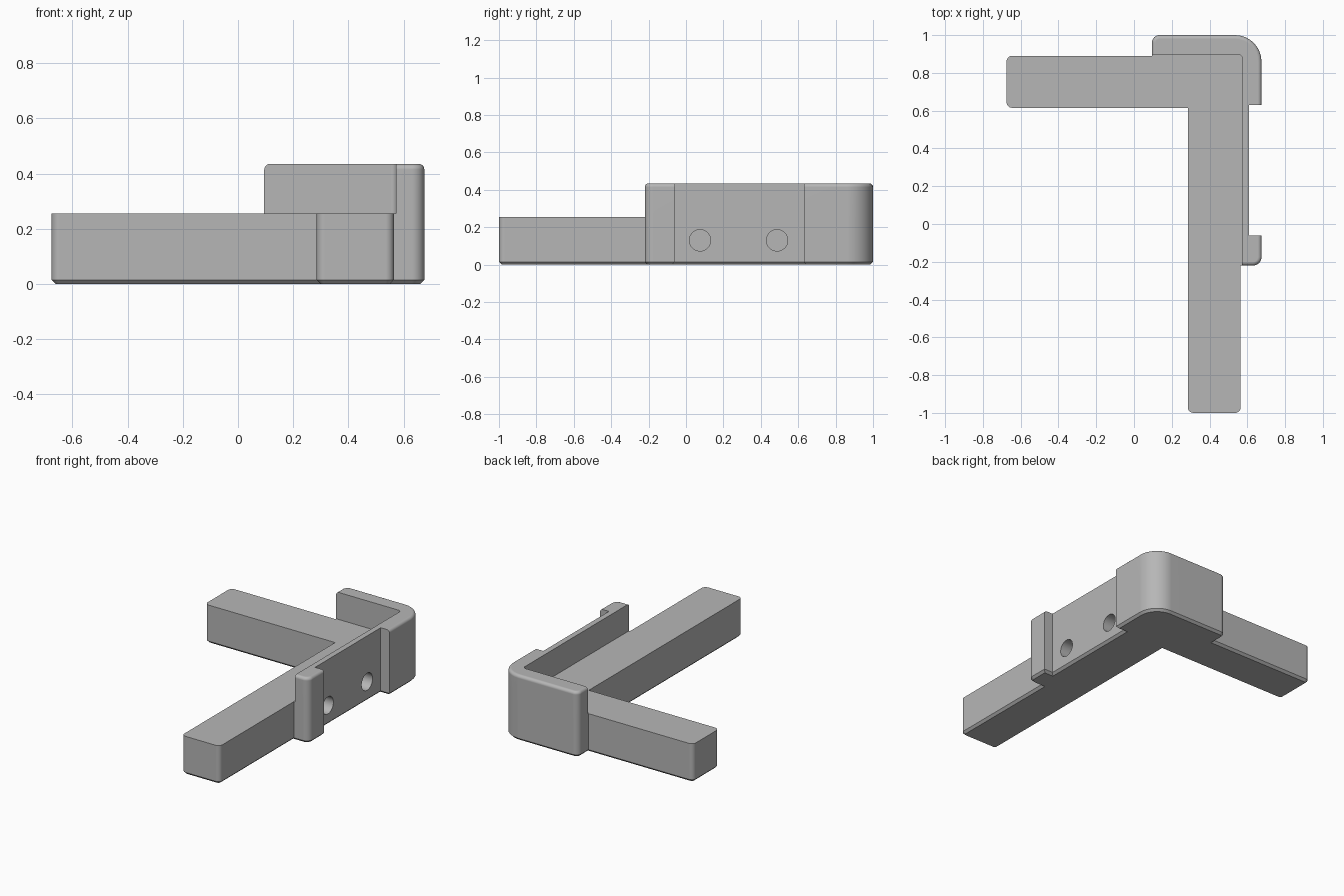
import bpy
import bmesh
import math
from mathutils import Vector, Matrix

cube = bpy.data.objects.get("Cube")
if cube:
    bpy.data.objects.remove(cube, do_unlink=True)

BASE_TOP, WALL_TOP = 0.255, 0.435

grey = bpy.data.materials.new("plain grey")
grey.use_nodes = True
colour = (0.47, 0.47, 0.47, 1)
grey.diffuse_color = colour
grey.node_tree.nodes["Principled BSDF"].inputs["Base Color"].default_value = colour


def rounded(outline, steps=8):
    """Turn (x, y, radius) right-angled corners into a list of points."""
    points = []
    for i, (x, y, r) in enumerate(outline):
        corner = Vector((x, y))
        if r == 0:
            points.append(corner)
            continue
        back = (Vector(outline[i - 1][:2]) - corner).normalized() * r
        ahead = (Vector(outline[(i + 1) % len(outline)][:2]) - corner).normalized() * r
        for s in range(steps + 1):
            a = s / steps * math.pi / 2
            points.append(corner + back * (1 - math.sin(a)) + ahead * (1 - math.cos(a)))
    return points


def prism(name, outline, z0, z1, bevel_z, is_bevelled, size, segments):
    """Extrude an outline and bevel the chosen edges at one height."""
    bm = bmesh.new()
    face = bm.faces.new([bm.verts.new((p.x, p.y, z0)) for p in rounded(outline)])
    top = bmesh.ops.extrude_face_region(bm, geom=[face])["geom"]
    bmesh.ops.translate(bm, vec=(0, 0, z1 - z0),
                        verts=[v for v in top if isinstance(v, bmesh.types.BMVert)])
    bmesh.ops.recalc_face_normals(bm, faces=bm.faces)
    edges = [e for e in bm.edges
             if all(abs(v.co.z - bevel_z) < 1e-5 for v in e.verts)
             and is_bevelled((e.verts[0].co + e.verts[1].co) / 2)]
    bmesh.ops.bevel(bm, geom=edges, offset=size, offset_type='OFFSET',
                    segments=segments, profile=0.5, affect='EDGES')
    return add_object(name, bm)


def add_object(name, bm):
    mesh = bpy.data.meshes.new(name)
    bm.to_mesh(mesh)
    bm.free()
    mesh.materials.append(grey)
    obj = bpy.data.objects.new(name, mesh)
    bpy.context.collection.objects.link(obj)
    return obj


def combine(target, other, operation):
    mod = target.modifiers.new(operation, 'BOOLEAN')
    mod.operation, mod.solver, mod.object = operation, 'EXACT', other
    bpy.context.view_layer.objects.active = target
    bpy.ops.object.modifier_apply(modifier=mod.name)
    bpy.data.objects.remove(other, do_unlink=True)


# Outer side of the corner wall, with a recess between the two pads
outer_side = [
    (0.675, -0.22, 0.045), (0.675, -0.06, 0), (0.61, -0.06, 0), (0.61, 0.63, 0),
    (0.675, 0.63, 0), (0.675, 1, 0.14), (0.095, 1, 0.04)]

# Two arms with the foot of the wall, chamfered all round underneath
base_outline = [
    (-0.675, 0.615, 0.03), (0.285, 0.615, 0), (0.285, -1, 0.03), (0.565, -1, 0.03),
    (0.565, -0.22, 0)] + outer_side + [(0.095, 0.89, 0), (-0.675, 0.89, 0.03)]
bracket = prism("corner_bracket", base_outline, 0, BASE_TOP, 0,
                lambda p: True, 0.015, 1)

# Raised wall, rounded along its outer top edges and its ends
wall_outline = [(0.573, -0.22, 0)] + outer_side + [(0.095, 0.897, 0), (0.573, 0.897, 0.02)]
wall = prism("raised_wall", wall_outline, 0.15, WALL_TOP, WALL_TOP,
             lambda p: p.x > 0.66 or p.y > 0.91 or p.x < 0.1 or p.y < -0.2, 0.02, 5)
combine(bracket, wall, 'UNION')

# Two blind holes in the recess
for y in (0.075, 0.487):
    bm = bmesh.new()
    bmesh.ops.create_cone(bm, cap_ends=True, segments=40, radius1=0.057, radius2=0.057,
                          depth=0.3, matrix=Matrix.Translation((0.62, y, 0.13))
                          @ Matrix.Rotation(math.pi / 2, 4, 'Y'))
    drill = add_object("hole_cutter", bm)
    drill.hide_render = True
    combine(bracket, drill, 'DIFFERENCE')

# Smooth the rounded edges and keep the flat faces flat
bpy.ops.object.select_all(action='DESELECT')
bracket.select_set(True)
bpy.context.view_layer.objects.active = bracket
bpy.ops.object.shade_smooth_by_angle(angle=math.radians(30))
weighted = bracket.modifiers.new("flat_normals", 'WEIGHTED_NORMAL')
weighted.keep_sharp = True
